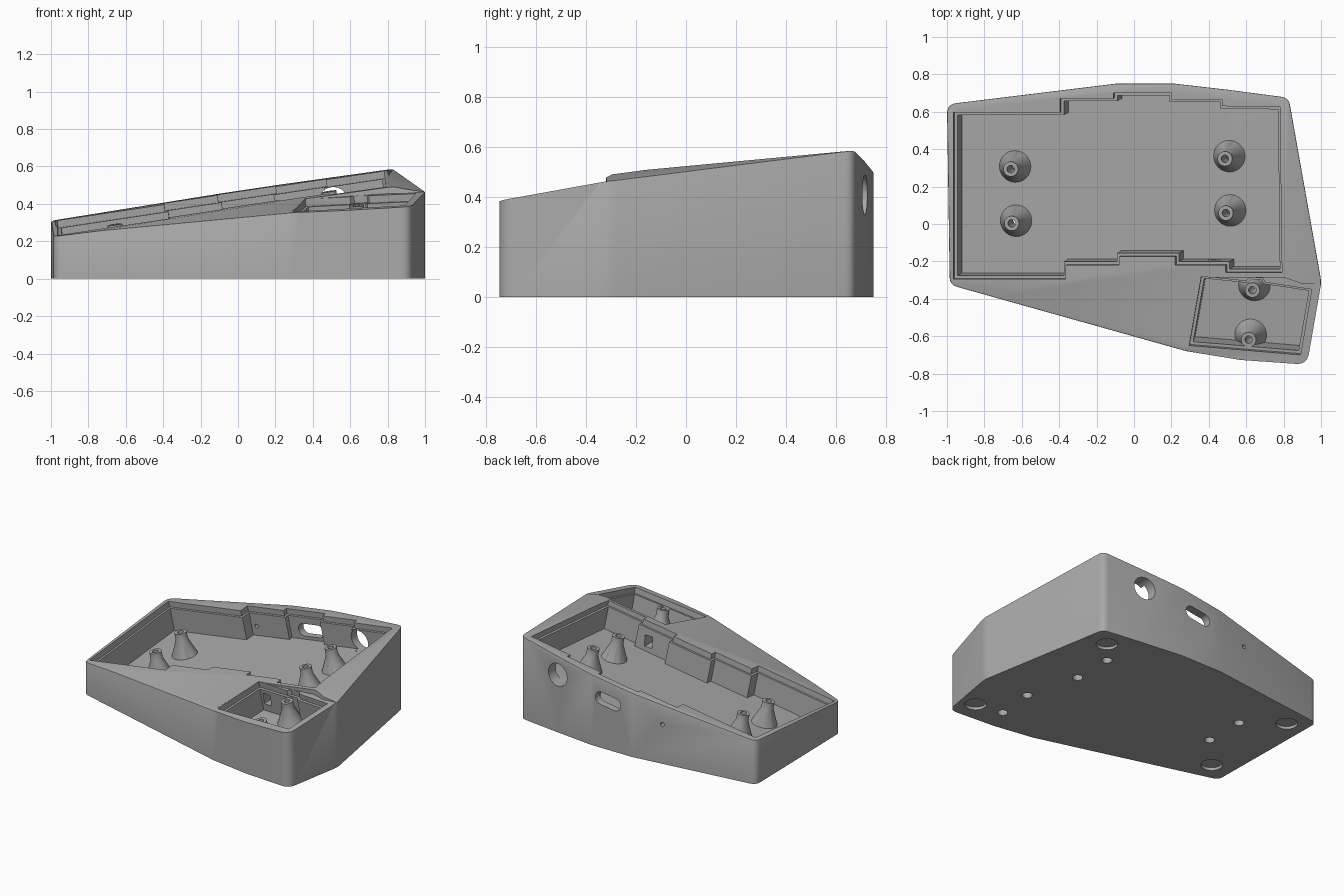
import bpy, bmesh
from math import sin, cos, pi
from mathutils import Vector

cube = bpy.data.objects.get("Cube")
if cube:
    bpy.data.objects.remove(cube, do_unlink=True)

# Sloping planes z = a*x + b*y + c
DECK = (0.15, 0.089, 0.403)
RIGHT_SLOPE = (-0.152, 0.098, 0.647)
FRONT_SLOPE = (0.139, 0.161, 0.423)
THUMB_DECK = (0.07, 0.168, 0.447)


def on(plane, x, y):
    a, b, c = plane
    return Vector((x, y, a * x + b * y + c))


def normal(plane):
    return Vector((-plane[0], -plane[1], 1)).normalized()


def loft(name, rings):
    """Closed solid through rings of equal point count."""
    bm = bmesh.new()
    loops = [[bm.verts.new(p) for p in ring] for ring in rings]
    n = len(loops[0])
    for low, high in zip(loops, loops[1:]):
        for i in range(n):
            j = (i + 1) % n
            bm.faces.new((low[i], low[j], high[j], high[i]))
    bm.faces.new(loops[0][::-1])
    bm.faces.new(loops[-1])
    bmesh.ops.recalc_face_normals(bm, faces=bm.faces)
    mesh = bpy.data.meshes.new(name)
    bm.to_mesh(mesh)
    bm.free()
    obj = bpy.data.objects.new(name, mesh)
    bpy.context.scene.collection.objects.link(obj)
    return obj


def circle(center, axis, r, n=32):
    u = axis.orthogonal().normalized()
    v = axis.cross(u)
    return [center + r * (u * cos(2 * pi * i / n) + v * sin(2 * pi * i / n)) for i in range(n)]


def rounded(points):
    """Outline with corners softened by the third value of each point."""
    out = []
    for i, (x, y, t) in enumerate(points):
        p = Vector((x, y))
        if not t:
            out.append(p)
            continue
        a = p + (Vector(points[i - 1][:2]) - p).normalized() * t
        b = p + (Vector(points[(i + 1) % len(points)][:2]) - p).normalized() * t
        for k in range(7):
            s = k / 6
            out.append(a * (1 - s) ** 2 + p * 2 * s * (1 - s) + b * s * s)
    return out


def inset(points, d):
    """Move a counter-clockwise outline inward by d."""
    out = []
    n = len(points)
    for i in range(n):
        p, q, r = (Vector(points[k % n]) for k in (i - 1, i, i + 1))
        e, f = (q - p).normalized(), (r - q).normalized()
        m, k = Vector((-e.y, e.x)), Vector((-f.y, f.x))
        out.append(q + (m + k) * d / (1 + m.dot(k)))
    return out


helpers = []


def apply_boolean(target, tool, operation="DIFFERENCE"):
    mod = target.modifiers.new(tool.name, "BOOLEAN")
    mod.object = tool
    mod.operation = operation
    mod.solver = "EXACT"
    tool.hide_render = True
    helpers.append(tool)


# Outer case: rounded outline, trimmed by the sloping planes
outline = rounded([
    (-1.0, 0.64, 0.05), (-0.985, -0.325, 0.04), (0.28, -0.68, 0), (0.57, -0.727, 0),
    (0.925, -0.752, 0.06), (1.002, -0.31, 0.03), (0.827, 0.675, 0.04),
    (0.5, 0.718, 0), (0.22, 0.75, 0), (-0.1, 0.75, 0)])
case = loft("case", [[(p.x, p.y, z) for p in outline] for z in (0, 1)])
bm = bmesh.new()
bm.from_mesh(case.data)
for plane in (DECK, RIGHT_SLOPE, FRONT_SLOPE):
    cut = bmesh.ops.bisect_plane(bm, geom=bm.verts[:] + bm.edges[:] + bm.faces[:], dist=1e-5,
                                 plane_co=on(plane, 0, 0), plane_no=normal(plane), clear_outer=True)
    edges = [g for g in cut["geom_cut"] if isinstance(g, bmesh.types.BMEdge)]
    bmesh.ops.holes_fill(bm, edges=edges, sides=0)
bmesh.ops.recalc_face_normals(bm, faces=bm.faces)
rim = []
for e in bm.edges:
    slopes = sorted(f.normal.z for f in e.link_faces)
    if len(slopes) == 2 and abs(slopes[0]) < 0.05 and slopes[1] > 0.5:
        rim.append(e)
bmesh.ops.bevel(bm, geom=rim, offset=0.012, offset_type="OFFSET", segments=2,
                profile=0.5, affect="EDGES", clamp_overlap=True)
bm.to_mesh(case.data)
bm.free()

# Lowered thumb deck
thumb_area = [(0.215, -0.9), (1.2, -0.9), (1.2, -0.31), (0.9, -0.32), (0.8, -0.285), (0.38, -0.285)]
apply_boolean(case, loft("thumb_deck_cutter", [
    [on(THUMB_DECK, x, y) for x, y in thumb_area], [(x, y, 1) for x, y in thumb_area]]))

# Two pockets, each with a ledge for a plate
tray = [(-0.965, -0.295), (-0.365, -0.295), (-0.365, -0.22), (-0.08, -0.22), (-0.08, -0.175),
        (0.22, -0.175), (0.22, -0.22), (0.49, -0.22), (0.49, -0.26), (0.79, -0.26), (0.78, 0.625),
        (0.47, 0.63), (0.47, 0.665), (0.2, 0.665), (0.2, 0.7), (-0.11, 0.7), (-0.11, 0.67),
        (-0.395, 0.67), (-0.395, 0.595), (-0.965, 0.595)]
thumb_tray = [(0.295, -0.65), (0.89, -0.7), (0.95, -0.35), (0.7, -0.312), (0.69, -0.29),
              (0.62, -0.285), (0.6, -0.305), (0.36, -0.28)]
FLOOR, LEDGE = 0.2, 0.04
for name, shape, plane in (("tray", tray, DECK), ("thumb_tray", thumb_tray, THUMB_DECK)):
    n = normal(plane)
    for part, margin, depth in (("ledge", 0, LEDGE), ("pocket", 0.016, FLOOR)):
        pts = [on(plane, x, y) for x, y in inset(shape, margin)]
        apply_boolean(case, loft(f"{name}_{part}_cutter",
                                 [[p - n * depth for p in pts], [p + n * 0.2 for p in pts]]))

# Wire passage between the pockets
passage = [(0.4, -0.34), (0.46, -0.34), (0.46, -0.12), (0.4, -0.12)]
apply_boolean(case, loft("passage_cutter", [[(x, y, z) for x, y in passage] for z in (0.28, 0.36)]))

# Screw bosses with bores through the base
bosses = [(-0.665, 0.29, DECK), (-0.66, 0.0, DECK), (0.48, 0.345, DECK), (0.485, 0.055, DECK),
          (0.63, -0.36, THUMB_DECK), (0.61, -0.625, THUMB_DECK)]
bores = []
for i, (x, y, plane) in enumerate(bosses):
    n = normal(plane)
    top = on(plane, x, y) - n * LEDGE
    stack = lambda rings: [circle(top - n * d, n, r) for d, r in rings]
    apply_boolean(case, loft(f"boss_{i}", stack([(0.166, 0.085), (0.16, 0.085), (0.05, 0.04), (0, 0.04)])), "UNION")
    bores.append(loft(f"bore_{i}", stack([(0.8, 0.033), (0.19, 0.033), (0.18, 0.02), (-0.1, 0.02)])))
for bore in bores:
    apply_boolean(case, bore)

# Round socket, slot and pin hole in the back wall
back = Vector((0, 1, 0))
for name, x, z, r in (("socket", 0.51, 0.41, 0.08), ("pin_hole", -0.32, 0.28, 0.014)):
    apply_boolean(case, loft(name, [circle(Vector((x, y, z)), back, r) for y in (0.58, 0.9)]))
slot = []
for i in range(26):
    a = pi * (i % 13) / 12 + (pi / 2 if i < 13 else -pi / 2)
    side = -0.055 if i < 13 else 0.055
    slot.append((0.09 + side + 0.045 * cos(a), 0.345 + side * 0.15 + 0.045 * sin(a)))
apply_boolean(case, loft("slot", [[(x, y, z) for x, z in slot] for y in (0.6, 0.9)]))

# Shallow foot recesses underneath
for i, (x, y) in enumerate([(0.69, 0.55), (0.84, -0.59), (-0.86, 0.51), (-0.83, -0.21)]):
    apply_boolean(case, loft(f"foot_recess_{i}",
                             [circle(Vector((x, y, z)), Vector((0, 0, 1)), 0.07) for z in (-0.1, 0.02)]))

# Bake the cuts and remove the helpers
bpy.context.view_layer.update()
graph = bpy.context.evaluated_depsgraph_get()
baked = bpy.data.meshes.new_from_object(case.evaluated_get(graph))
case.modifiers.clear()
case.data = baked
for tool in helpers:
    bpy.data.objects.remove(tool, do_unlink=True)

# Single grey plastic
grey = bpy.data.materials.new("grey_plastic")
grey.use_nodes = True
colour = (0.4, 0.4, 0.4, 1)
grey.diffuse_color = colour
grey.node_tree.nodes["Principled BSDF"].inputs["Base Color"].default_value = colour
case.data.materials.clear()
case.data.materials.append(grey)

for obj in bpy.context.selected_objects:
    obj.select_set(False)
case.select_set(True)
bpy.context.view_layer.objects.active = case
bpy.ops.object.shade_smooth_by_angle(angle=0.5)
